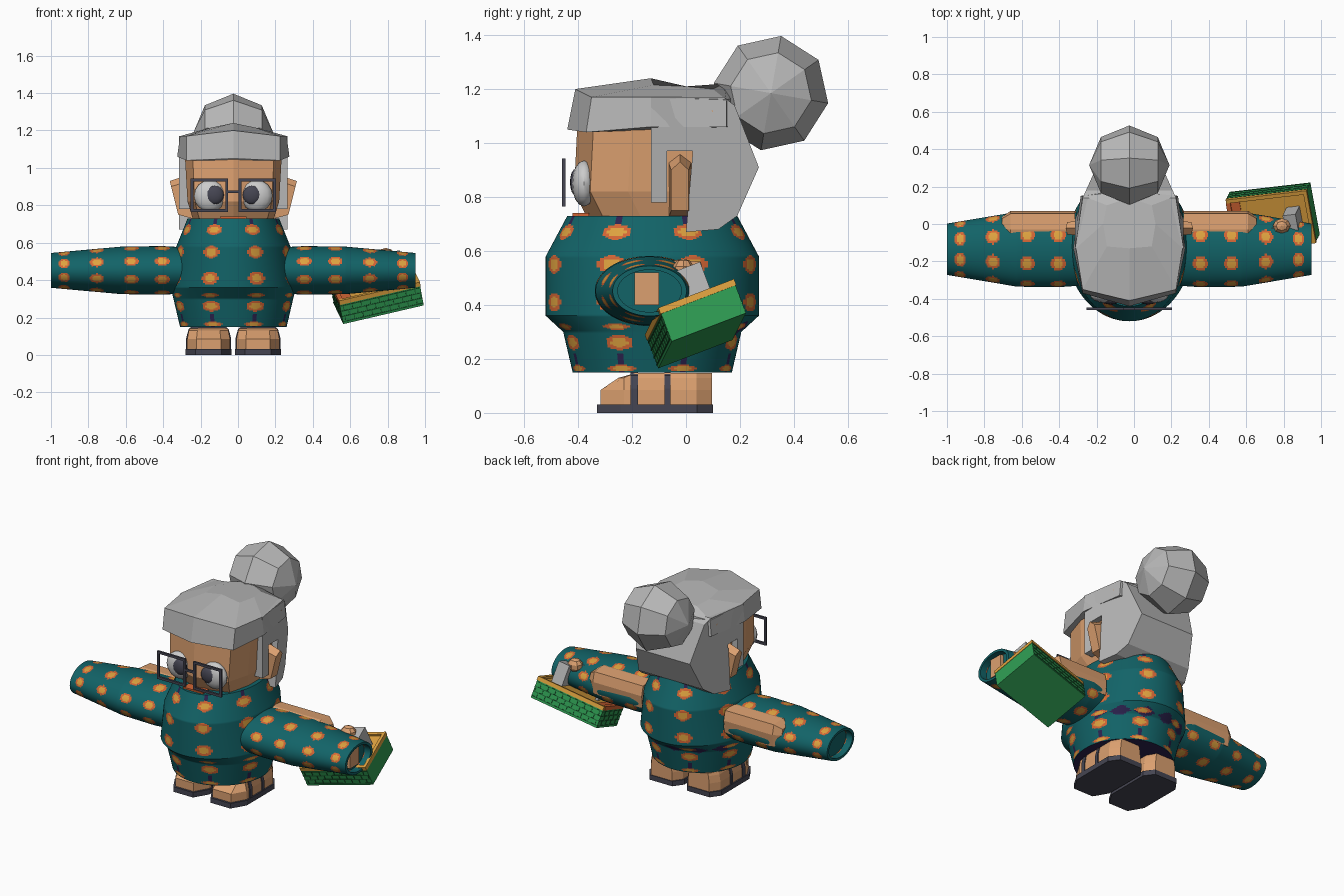
import bpy, bmesh, math
from mathutils import Vector, Matrix

if "Cube" in bpy.data.objects:
    bpy.data.objects.remove(bpy.data.objects["Cube"])

X0 = -0.025  # the figure's own centre line


def material(name, *rgb):
    m = bpy.data.materials.new(name)
    m.use_nodes = True
    m.diffuse_color = (*rgb, 1)
    m.node_tree.nodes["Principled BSDF"].inputs["Base Color"].default_value = (*rgb, 1)
    return m


TEAL = material("teal cloth", .006, .125, .137)
GOLD = material("gold", .73, .36, .05)
ORANGE = material("orange red", .65, .13, .035)
PURPLE = material("purple", .026, .017, .08)
SKIN = material("skin", .71, .35, .16)
HAIR = material("grey hair", .47, .47, .47)
SLATE = material("dark slate", .06, .06, .085)
WHITE = material("eye white", .6, .6, .6)
GREEN = material("green", .028, .33, .085)
MOSS = material("dark green", .012, .13, .035)


def finish(name, bm, mats, smooth=False):
    bmesh.ops.recalc_face_normals(bm, faces=bm.faces)
    me = bpy.data.meshes.new(name)
    bm.to_mesh(me)
    bm.free()
    for m in mats:
        me.materials.append(m)
    ob = bpy.data.objects.new(name, me)
    bpy.context.collection.objects.link(ob)
    if smooth:
        bpy.ops.object.select_all(action='DESELECT')
        ob.select_set(True)
        bpy.context.view_layer.objects.active = ob
        bpy.ops.object.shade_smooth_by_angle(angle=math.radians(35))
    return ob


def loft(name, rings, mat):
    """Closed skin over rings of points, capped at both ends."""
    bm = bmesh.new()
    vs = [[bm.verts.new(p) for p in r] for r in rings]
    n = len(rings[0])
    for a, b in zip(vs, vs[1:]):
        for i in range(n):
            bm.faces.new((a[i], a[(i + 1) % n], b[(i + 1) % n], b[i]))
    bm.faces.new(vs[0])
    bm.faces.new(vs[-1][::-1])
    return finish(name, bm, [mat])


def box(name, x, y, z, mat, place=lambda p: p):
    corners = [(0, 0), (1, 0), (1, 1), (0, 1)]
    return loft(name, [[place((x[i], y[j], h)) for i, j in corners] for h in z], mat)


def ball(name, loc, scale, mat, seg=16, rings=8, rot=Matrix(), smooth=False):
    bm = bmesh.new()
    bmesh.ops.create_uvsphere(bm, u_segments=seg, v_segments=rings, radius=1)
    bm.transform(Matrix.Translation(loc) @ Matrix.Diagonal((*scale, 1)) @ rot)
    return finish(name, bm, [mat], smooth)


def mirrored(half):
    """Half outline from front centre to back centre, completed across x."""
    return [(X0 + x, y, z) for x, y, z in half] + \
           [(X0 - x, y, z) for x, y, z in half[-2:0:-1]]


def cloth(name, profile, place, rows, width, segs, torn=False):
    """Swept tube with eight columns of spots joined by thin stripes."""
    bm = bmesh.new()
    rings = [profile[0]]
    for p, q in zip(profile, profile[1:]):
        n = max(1, round((Vector(q) - Vector(p)).length / .006))
        rings += [tuple(Vector(p).lerp(Vector(q), k / n)) for k in range(1, n + 1)]
    step = math.tau / segs
    vs = [[bm.verts.new(place(t, a, b, i * step)) for i in range(segs)] for t, a, b in rings]
    for k in range(len(rings) - 1):
        t, a, b = [(p + q) / 2 for p, q in zip(rings[k], rings[k + 1])]
        for i in range(segs):
            j = (i + 1) % segs
            f = bm.faces.new((vs[k][i], vs[k][j], vs[k + 1][j], vs[k + 1][i]))
            u = (i + .5) * step
            arc = (u % (math.pi / 4) - math.pi / 8) * (a + b) / 2
            e = min((arc / width) ** 2 + ((t - c) / h) ** 2 for c, h in rows)
            if e < .4:
                f.material_index = 1
            elif e < 1:
                f.material_index = 2
            elif torn and (abs(arc) < .006 or
                           (math.cos(u) < -.3 and abs(t - .315) < .012 + .012 * math.sin(u * 14))):
                f.material_index = 3
    bm.faces.new(vs[0]).material_index = 3 if torn else 0
    bm.faces.new(vs[-1])
    return finish(name, bm, [TEAL, GOLD, ORANGE, PURPLE], True)


# Dress
cloth("dress", [(.15, .285, .295), (.30, .32, .33), (.36, .335, .395), (.58, .305, .395), (.73, .245, .315)],
      lambda t, a, b, u: (X0 + a * math.sin(u), -.125 - b * math.cos(u), t),
      [(.67, .028), (.55, .034), (.41, .034), (.32, .012), (.26, .028), (.165, .012)], .052, 160, True)

# Sleeves and forearms
for s, side in ((1, "left"), (-1, "right")):
    cloth(side + "_sleeve",
          [(.2, .19, .12), (.38, .203, .13), (.6, .2, .127), (.975, .137, .093), (.975, .118, .078), (.93, .118, .078)],
          lambda t, a, b, u: (X0 + s * t, -.135 - a * math.cos(u), .452 + b * math.sin(u)),
          [(.38, .04), (.545, .04), (.73, .038), (.905, .032)], .034, 96)
    hexagon = [(-.08, .46), (-.08, .555), (-.03, .568), (.055, .56), (.07, .5), (.06, .42)]
    loft(side + "_forearm", [[(X0 + s * x, -.01 + (y + .01) * k, .49 + (z - .49) * k) for y, z in hexagon]
                             for x, k in ((.29, 1), (.635, 1), (.68, .6))], SKIN)
box("left_hand", (.85, .925), (-.19, -.1), (.4, .52), SKIN)
ball("left_thumb", (.79, -.01, .53), (.05, .042, .042), SKIN, 8, 5)

# Head and mouth
loft("head", [mirrored([(0, f, z), (.84 * w, f + .06, z), (w, f + .2, z), (w, .1, z), (0, .12, z)])
              for z, w, f in ((.69, .205, -.35), (.82, .245, -.415), (1.12, .262, -.4))], SKIN)
box("mouth", (X0 - .07, X0 + .07), (-.42, -.36), (.728, .74), ORANGE)

# Hair cap with fringe
loft("hair_cap", [mirrored(r) for r in (
    [(0, -.44, 1.05), (.25, -.37, 1.04), (.3, -.13, 1.06), (.26, .15, 1.06), (0, .2, 1.06)],
    [(0, -.41, 1.2), (.25, -.35, 1.17), (.285, -.13, 1.17), (.25, .15, 1.16), (0, .18, 1.17)],
    [(0, -.13, 1.24), (.12, -.12, 1.215), (.14, 0, 1.21), (.12, .1, 1.2), (0, .14, 1.22)])], HAIR)

# Back hair, notched around the ears
outline = [(-.13, 1.17), (.14, 1.17), (.18, 1.14), (.27, .91), (.19, .73), (.12, .68),
           (0, .67), (.025, .97), (-.07, .97), (-.07, .78), (-.13, .78)]
width = lambda y: .29 - max(0, y - .05) * .45
loft("back_hair", [[(X0 + s * width(y), y, z) for y, z in outline] for s in (-1, 1)], HAIR)

# Bun
ball("hair_bun", (X0, .315, 1.185), (.215, .215, .215), HAIR, 8, 4,
     Matrix.Rotation(math.radians(-10), 4, 'X') @ Matrix.Rotation(math.pi / 2, 4, 'Y'))

for s, side in ((1, "left"), (-1, "right")):
    # Ears
    loft(side + "_ear", [[(X0 + s * (x + .25 * (z - .85)), y, z) for y, z in
                          ((f, lo), (b, lo), (b, hi), ((f + b) / 2, hi + .03), (f, hi))]
                         for x, f, b, lo, hi in ((.22, -.065, .02, .72, .93), (.32, -.055, .01, .75, .9))], SKIN)

    # Eyes
    ball(side + "_eye", (X0 + s * .125, -.378, .85), (.085, .045, .085), WHITE, smooth=True)
    ball(side + "_iris", (X0 + s * .1, -.408, .855), (.05, .022, .05), SLATE, smooth=True)

    # Glasses frame
    depth, r = (-.459, -.446), .015
    lo, hi = sorted((X0 + s * .028, X0 + s * .228))
    for z in (.765, .928):
        box(side + "_rim_bar", (lo, hi), depth, (z, z + r), SLATE)
    for x in (lo, hi - r):
        box(side + "_rim_post", (x, x + r), depth, (.765, .94), SLATE)

    # Sandal and foot
    cx = X0 + s * .132
    plan = [(-.07, -.33), (.07, -.33), (.123, -.24), (.123, .04), (.08, .1),
            (-.08, .1), (-.123, .04), (-.123, -.24)]
    loft(side + "_sole", [[(cx + x, y, z) for x, y in plan] for z in (0, .032)], SLATE)
    loft(side + "_foot", [[(cx + x * k, max(y * .96, front), z) for x, y in plan]
                          for z, k, front in ((.03, .93, -.32), (.085, .93, -.32), (.13, .86, -.25), (.147, .8, -.19))],
         SKIN)
    for y, t in ((-.205, .028), (-.08, .022)):
        loft(side + "_strap", [[(cx + x, yy, z) for x, z in
                                ((-.12, .03), (-.12, .09), (-.107, .138), (-.09, .152),
                                 (.09, .152), (.107, .138), (.12, .09), (.12, .03))]
                               for yy in (y, y + t)], SLATE)
box("glasses_bridge", (X0 - .03, X0 + .03), (-.459, -.446), (.866, .88), SLATE)

# Tilted basket frame: u along its length, v from back to front, w upward
corner = Vector((.92, .175, .495))
along, across, up = Vector((.43, .05, .1)), Vector((.05, -.275, -.105)), Vector((-.023, -.047, .125))


def in_basket(p):
    return corner + along * (p[0] - 1) + across * p[1] + up * p[2]


def slab(name, u, v, w, mat):
    return box(name, u, v, w, mat, in_basket)


slab("basket_body", (0, 1), (0, 1), (-1, -.18), GREEN)
for v in ((-.01, .06), (.94, 1.01)):
    slab("basket_rim_long", (0, 1.005), v, (-.18, 0), GOLD)
slab("basket_rim_right", (.96, 1.005), (.06, .94), (-.18, 0), GOLD)
slab("basket_rim_left", (-.005, .05), (.06, .94), (-.18, 0), ORANGE)
slab("basket_cloth", (.16, .96), (.06, .94), (-.18, -.1), GOLD)
slab("basket_cloth_end", (.05, .16), (.06, .94), (-.18, -.06), ORANGE)

# Woven lines
levels = [-.92, -.7, -.48, -.26]
for k, w in enumerate(levels):
    for v in ((-.008, 0), (1, 1.008)):
        slab("weave_line", (0, 1), v, (w, w + .035), MOSS)
    slab("weave_line_end", (-.006, 0), (0, 1), (w, w + .035), MOSS)
    if k < len(levels) - 1:
        for i in range(9):
            u = (i + .3 + .5 * (k % 2)) / 9
            for v in ((-.008, 0), (1, 1.008)):
                slab("weave_tick", (u, u + .01), v, (w, w + .22), MOSS)
            if i % 2:
                slab("weave_tick_end", (-.006, 0), (u, u + .016), (w, w + .22), MOSS)

# Basket handle and tin
arc = [math.pi * i / 12 for i in range(13)]
loft("basket_handle", [[in_basket((.52 - .29 * k * math.cos(t), v, 1.2 * k * math.sin(t) - .1))
                        for k, v in ((.86, .46), (1, .46), (1, .55), (.86, .55))] for t in arc], HAIR)
slab("tin", (.72, .88), (.28, .7), (-.1, .85), HAIR)
